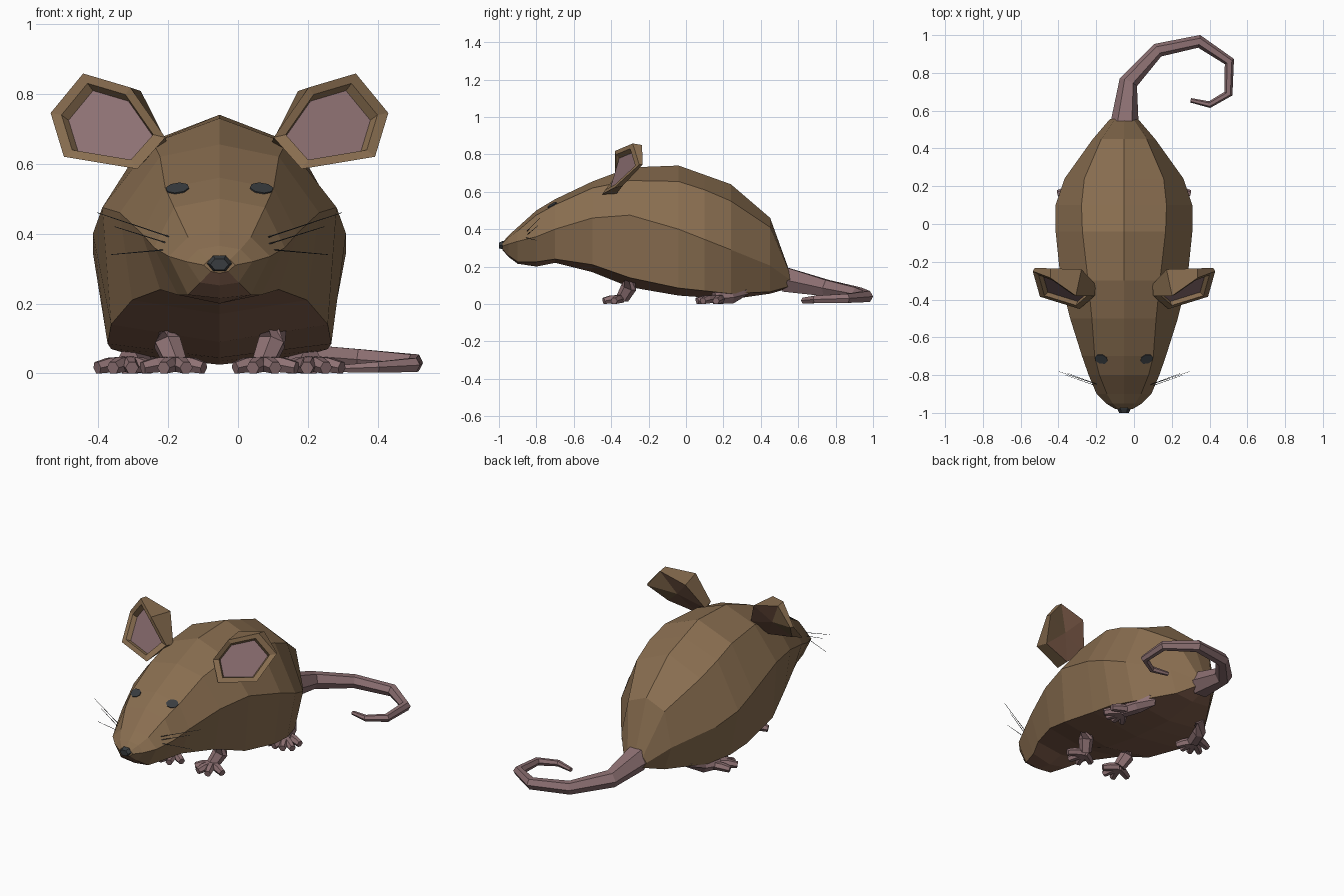
import bpy, bmesh, math
from mathutils import Vector as V

if "Cube" in bpy.data.objects:
    bpy.data.objects.remove(bpy.data.objects["Cube"])

CX = -0.053  # mirror line of the animal


def mat(name, rgb):
    m = bpy.data.materials.new(name)
    m.diffuse_color = (*rgb, 1)
    m.use_nodes = True
    m.node_tree.nodes["Principled BSDF"].inputs["Base Color"].default_value = m.diffuse_color
    return m


FUR = mat("brown_fur", (0.25, 0.155, 0.08))
BELLY = mat("reddish_brown", (0.23, 0.118, 0.075))
PINK = mat("pink_skin", (0.27, 0.165, 0.172))
DARK = mat("dark_grey", (0.04, 0.045, 0.05))


def loft(name, rings, mats, rule=lambda i, j: 0, cap_mats=(0, 0)):
    """Skin a list of equal-length closed rings, capping both ends."""
    bm = bmesh.new()
    vs = [[bm.verts.new(p) for p in r] for r in rings]
    n = len(rings[0])
    for i in range(len(vs) - 1):
        for j in range(n):
            k = (j + 1) % n
            f = bm.faces.new((vs[i][j], vs[i][k], vs[i + 1][k], vs[i + 1][j]))
            f.material_index = rule(i, j)
    for r, c in zip((vs[0], vs[-1]), cap_mats):
        if c is not None:
            bm.faces.new(r).material_index = c
    bmesh.ops.remove_doubles(bm, verts=bm.verts, dist=1e-5)
    bmesh.ops.recalc_face_normals(bm, faces=bm.faces)
    me = bpy.data.meshes.new(name)
    bm.to_mesh(me)
    bm.free()
    for m in mats:
        me.materials.append(m)
    ob = bpy.data.objects.new(name, me)
    bpy.context.collection.objects.link(ob)
    return ob


def tube(name, pts, radii, m, n=6):
    """Faceted tapering tube along a path, kept above the ground."""
    pts = [V(p) for p in pts]
    rings = []
    for i, p in enumerate(pts):
        a, b = pts[max(i - 1, 0)], pts[min(i + 1, len(pts) - 1)]
        t = (b - a).normalized()
        side = t.cross(V((0, 0, 1)) if abs(t.z) < 0.9 else V((0, 1, 0))).normalized()
        up = side.cross(t)
        ring = []
        for k in range(n):
            w = 2 * math.pi * k / n
            q = p + radii[i] * (side * math.cos(w) + up * math.sin(w))
            q.z = max(q.z, 0)
            ring.append(q)
        rings.append(ring)
    return loft(name, rings, [m])


# Body and head: y, top z, shoulder w/z, side w/z, lower w/z, bottom z
sections = [
    (-0.98, .33, .03, .325, .045, .31, .025, .292, .287),
    (-0.95, .365, .06, .355, .095, .32, .055, .26, .252),
    (-0.90, .41, .09, .39, .145, .335, .09, .225, .215),
    (-0.80, .50, .13, .475, .187, .36, .12, .225, .20),
    (-0.70, .56, .155, .53, .222, .40, .17, .24, .22),
    (-0.50, .655, .17, .62, .285, .46, .25, .21, .17),
    (-0.30, .73, .19, .66, .335, .475, .31, .14, .09),
    (-0.04, .74, .22, .655, .362, .40, .32, .085, .045),
    (0.10, .69, .225, .61, .362, .345, .31, .07, .035),
    (0.24, .64, .21, .55, .315, .29, .26, .055, .025),
    (0.45, .46, .12, .41, .165, .205, .12, .065, .055),
    (0.555, .17, .05, .16, .075, .13, .05, .095, .085),
]
rings = []
for y, t, w1, z1, w2, z2, w3, z3, b in sections:
    half = [(w1, z1), (w2, z2), (w3, z3)]
    prof = [(0, t)] + half + [(0, b)] + [(-w, z) for w, z in reversed(half)]
    rings.append([V((CX + x, y, z)) for x, z in prof])
body = loft("body", rings, [FUR, BELLY], lambda i, j: 1 if j in (3, 4) else 0)

# Nose
loft("nose", [[V((CX + r * math.cos(a), y, zc + 0.7 * r * math.sin(a)))
               for a in [math.pi / 3 * k for k in range(6)]]
              for y, r, zc in ((-.955, .03, .315), (-.98, .036, .315), (-1.0, .026, .312))], [DARK])

# Tail
tube("tail", [(-.05, .53, .13), (-.03, .75, .085), (.125, .92, .055), (.345, .967, .04),
              (.505, .86, .03), (.50, .69, .024), (.40, .632, .018), (.30, .655, .014)],
     [.075, .05, .038, .034, .028, .023, .018, .012], PINK)

bpy.context.view_layer.update()
# Ear outlines: open front rim and closed back
RIM = [(.155, -.38, .675), (.255, -.38, .818), (.39, -.285, .858),
       (.483, -.25, .745), (.445, -.385, .62), (.235, -.45, .585)]
BACK = [(.15, -.32, .66), (.225, -.24, .808), (.39, -.235, .85),
        (.472, -.232, .745), (.41, -.34, .63), (.235, -.37, .59)]

for s, tag in ((-1, "left"), (1, "right")):
    def P(x, y, z):
        return V((CX + s * x, y, z))

    # Ear: rounded back, thick rim, recessed pink inside
    n = V((s * .5, -.66, .55))
    rim, back = [P(*p) for p in RIM], [P(*p) for p in BACK]
    c, cb = sum(rim, V()) / 6, sum(back, V()) / 6
    loft(tag + "_ear",
         [[cb] * 6, back, rim, [p.lerp(c, .2) for p in rim],
          [p.lerp(c, .25) - n * .025 for p in rim]],
         [FUR, BELLY, PINK],
         lambda i, j: 1 if i == 0 and j not in (2, 3) else 0, (None, 2))

    # Eye: thin plate laid on the face
    hit, loc, nor, _ = body.ray_cast(P(.12, -2, .528), V((0, 1, 0)))
    u = nor.cross(V((0, 0, 1))).normalized()
    v = u.cross(nor)
    outline = [u * .035 * math.cos(a) + v * .028 * math.sin(a)
               for a in [math.pi / 4 * k for k in range(8)]]
    loft(tag + "_eye", [[loc + o + nor * h for o in outline] for h in (-.001, .004)], [DARK])

    # Whiskers
    for a, b in (((.14, -.85, .39), (.35, -.78, .46)),
                 ((.14, -.85, .37), (.30, -.79, .42)),
                 ((.14, -.86, .355), (.31, -.80, .34))):
        tube(tag + "_whisker", [P(*a), P(*b)], [.002, .001], DARK, 3)

    # Front leg
    tube(tag + "_front_leg", [P(.17, -.28, .18), P(.15, -.305, .09), P(.125, -.34, .03)],
         [.05, .042, .035], PINK)
    # Hind leg and long foot
    tube(tag + "_hind_leg", [P(.17, .22, .12), P(.19, .30, .055), P(.225, .24, .035), P(.26, .15, .028)],
         [.04, .038, .038, .04], PINK)
    # Splayed toes
    fr, hi = (.125, -.345, .028), (.26, .15, .028)
    toes = [("front", fr, (.045, -.39)), ("front", fr, (.095, -.44)),
            ("front", fr, (.16, -.44)), ("front", fr, (.22, -.385)),
            ("hind", hi, (.20, .07)), ("hind", hi, (.25, .055)), ("hind", hi, (.305, .06)),
            ("hind", hi, (.35, .09)), ("hind", (.25, .19, .028), (.35, .16))]
    for kind, a, e in toes:
        end = P(*e, .016)
        mid = P(*a).lerp(end, .6)
        mid.z = .024
        tube(f"{tag}_{kind}_toe", [P(*a), mid, end], [.024, .024, .019], PINK, 6)
